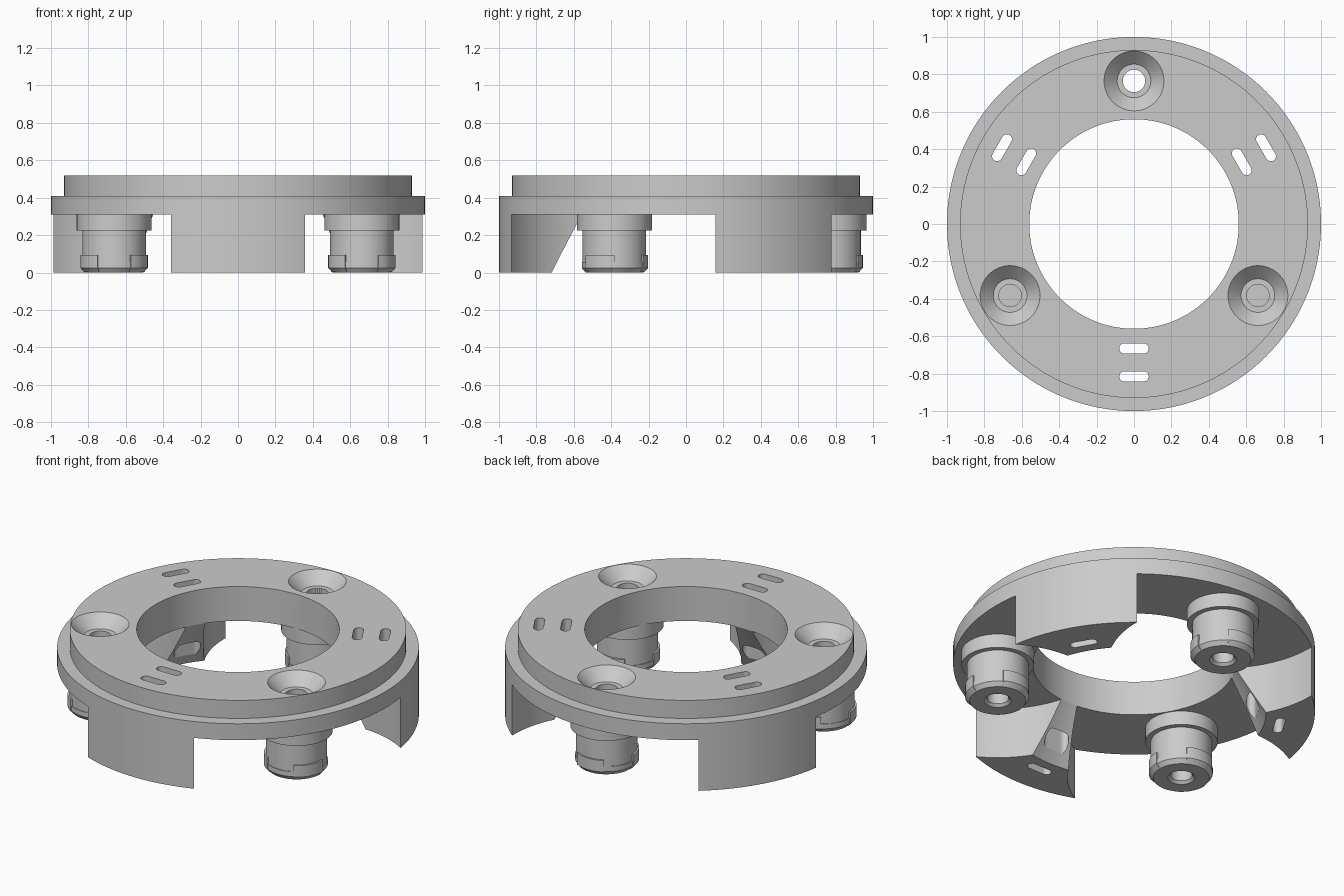
import bpy, bmesh, math
from mathutils import Matrix

cube = bpy.data.objects.get("Cube")
if cube:
    bpy.data.objects.remove(cube, do_unlink=True)

grey = bpy.data.materials.new("plain_grey")
grey.use_nodes = True
grey.diffuse_color = (0.6, 0.6, 0.6, 1)
grey.node_tree.nodes["Principled BSDF"].inputs["Base Color"].default_value = (0.6, 0.6, 0.6, 1)

BOSS_ANGLES = (90, 210, 330)
LEG_ANGLES = (30, 150, 270)
BOSS_R = 0.765
RIM_Z, TOP_Z = 0.31, 0.52


def finish(name, bm, matrix=Matrix()):
    bmesh.ops.recalc_face_normals(bm, faces=bm.faces)
    bm.transform(matrix)
    mesh = bpy.data.meshes.new(name)
    bm.to_mesh(mesh)
    bm.free()
    obj = bpy.data.objects.new(name, mesh)
    bpy.context.collection.objects.link(obj)
    mesh.materials.append(grey)
    return obj


def lathe(name, profile, start=0, sweep=360, steps=64, matrix=Matrix()):
    """Revolve a closed (radius, z) profile around z, capping partial sweeps."""
    bm = bmesh.new()
    full = sweep == 360
    rings = []
    for i in range(steps if full else steps + 1):
        a = math.radians(start + sweep * i / steps)
        rings.append([bm.verts.new((r * math.cos(a), r * math.sin(a), z)) for r, z in profile])
    n = len(profile)
    for i in range(steps):
        a, b = rings[i], rings[(i + 1) % len(rings)]
        for j in range(n):
            k = (j + 1) % n
            bm.faces.new((a[j], b[j], b[k], a[k]))
    if not full:
        bm.faces.new(rings[0])
        bm.faces.new(rings[-1])
    bmesh.ops.remove_doubles(bm, verts=bm.verts, dist=1e-5)
    return finish(name, bm, matrix)


def slot(name, radius, matrix):
    """Tall prism with rounded ends."""
    bm = bmesh.new()
    r, half = 0.027, 0.052
    ring = []
    for side in (1, -1):
        for i in range(13):
            a = math.pi * i / 12 - math.pi / 2 + (math.pi if side < 0 else 0)
            ring.append(bm.verts.new((radius + r * math.sin(a), side * half + r * math.cos(a) * 1.0, -0.1)))
    face = bm.faces.new(ring)
    top = bmesh.ops.extrude_face_region(bm, geom=[face])["geom"]
    bmesh.ops.translate(bm, vec=(0, 0, 0.8), verts=[v for v in top if isinstance(v, bmesh.types.BMVert)])
    return finish(name, bm, matrix)


def turn(angle):
    return Matrix.Rotation(math.radians(angle), 4, "Z")


def cut(target, cutters):
    for c in cutters:
        m = target.modifiers.new("cut", "BOOLEAN")
        m.operation, m.solver, m.object = "DIFFERENCE", "EXACT", c
    bpy.context.view_layer.update()
    deps = bpy.context.evaluated_depsgraph_get()
    mesh = bpy.data.meshes.new_from_object(target.evaluated_get(deps))
    target.modifiers.clear()
    target.data = mesh
    for c in cutters:
        bpy.data.objects.remove(c, do_unlink=True)


def smooth(obj):
    bpy.ops.object.select_all(action="DESELECT")
    obj.select_set(True)
    bpy.context.view_layer.objects.active = obj
    bpy.ops.object.shade_smooth_by_angle(angle=math.radians(25))


# Stepped ring with a skirt whose inside tapers down to the feet
ring = lathe("mounting_ring", [(0.56, TOP_Z), (0.93, TOP_Z), (0.93, 0.41), (1, 0.41),
                               (1, 0), (0.73, 0), (0.56, RIM_Z)], steps=160)
parts = [ring]

# Round clearances leave three legs; countersinks and slots pierce the ring
cutters = []
for a in BOSS_ANGLES:
    at = turn(a) @ Matrix.Translation((BOSS_R, 0, 0))
    cutters.append(lathe("clearance_cutter", [(0, -0.1), (0.63, -0.1), (0.63, RIM_Z), (0, RIM_Z)],
                         steps=128, matrix=at))
    cutters.append(lathe("countersink_cutter", [(0, 0.2), (0.06, 0.2), (0.06, 0.45), (0.09, 0.45),
                                                (0.17, TOP_Z + 0.01), (0, TOP_Z + 0.01)], matrix=at))
for a in LEG_ANGLES:
    for r in (0.665, 0.815):
        cutters.append(slot("slot_cutter", r, turn(a)))
cut(ring, cutters)

# Collared bosses with three bayonet tabs each
for i, a in enumerate(BOSS_ANGLES):
    at = turn(a) @ Matrix.Translation((BOSS_R, 0, 0))
    tag = ("back", "front_right", "front_left")[i]
    parts.append(lathe(tag + "_boss", [
        (0.06, RIM_Z), (0.2, RIM_Z), (0.2, 0.225), (0.17, 0.225), (0.17, 0.055),
        (0.174, 0.055), (0.174, 0.025), (0.155, 0), (0.075, 0), (0.06, 0.015)], matrix=at))
    for k in range(3):
        parts.append(lathe(f"{tag}_tab_{k + 1}", [(0.16, 0.095), (0.18, 0.095), (0.18, 0.025), (0.16, 0.002)],
                           start=120 * k - 30, sweep=60, steps=14, matrix=at))
    # The two front bores are closed
    if i:
        parts.append(lathe(tag + "_bore_plug", [(0, 0.2), (0.062, 0.2), (0.062, 0.26), (0, 0.26)], matrix=at))

for p in parts:
    smooth(p)
